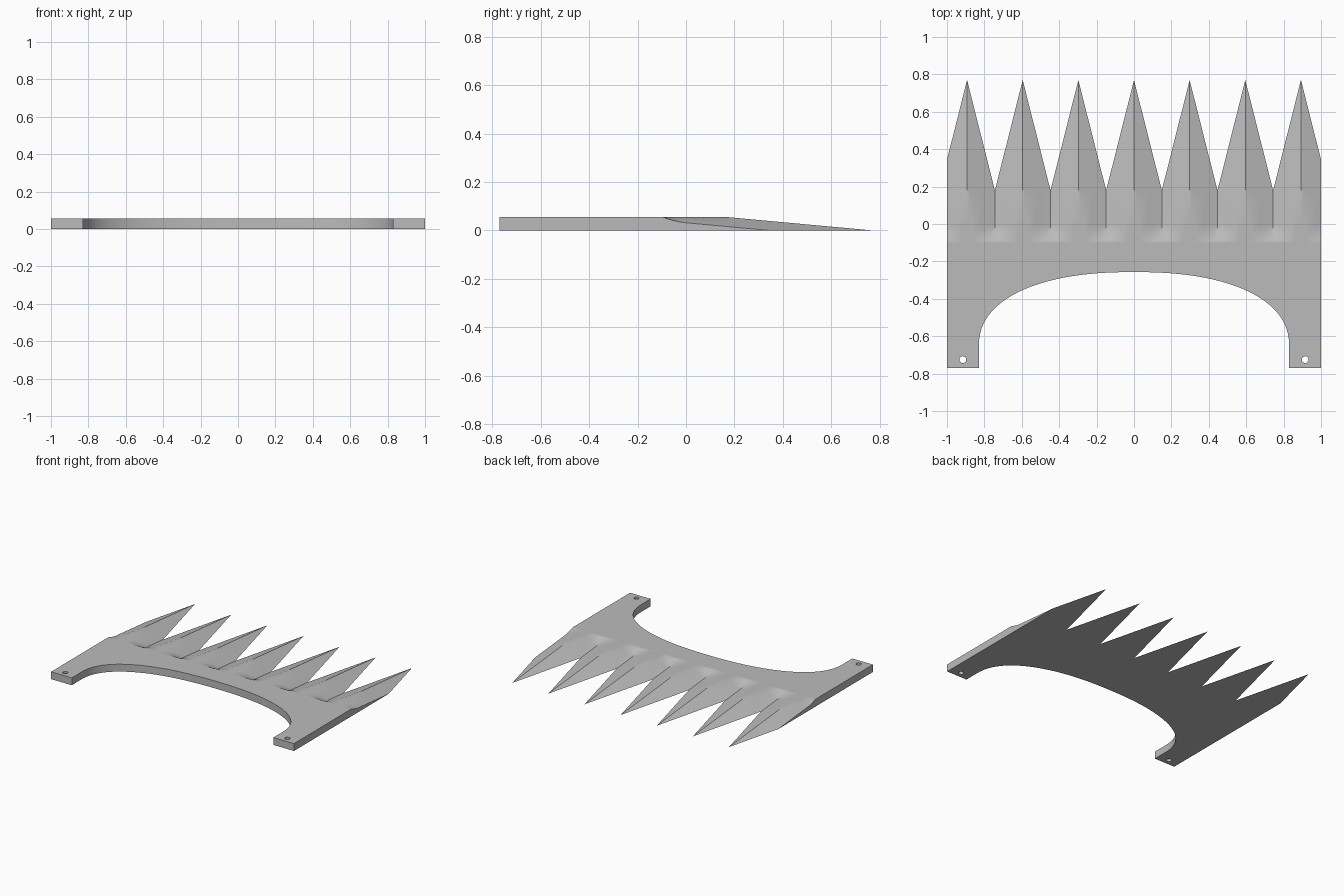
import bpy, bmesh, math

if "Cube" in bpy.data.objects:
    bpy.data.objects.remove(bpy.data.objects["Cube"], do_unlink=True)

THICK = 0.055       # plate thickness
PITCH = 0.2975      # tooth spacing
HALF = PITCH / 2
TIP = 0.77          # tooth tip and half depth
VALLEY = 0.18       # notch depth between teeth
RIDGE = 0.17        # where the ridge starts falling
FLAT = -0.095       # where the shaping of the teeth begins
CENTRES = [i * PITCH for i in range(-3, 4)]

SLOPE_Y = THICK / (TIP - RIDGE)
SLOPE_X = SLOPE_Y * (TIP - VALLEY) / HALF


def height(x, y):
    """Upper surface: flat plate easing into sloped tooth flanks."""
    d = min(abs(x - c) for c in CENTRES)
    flank = SLOPE_Y * (TIP - max(y, 0)) - SLOPE_X * d
    z = max(0, min(THICK, flank))
    if y < 0:
        t = max(0, 1 - y / FLAT)
        z = THICK + (z - THICK) * (1 - (1 - t) ** 1.5)
    return z


def column(d):
    """Row positions along a tooth at distance d from its ridge."""
    edge = TIP - (TIP - VALLEY) * d / HALF
    crest = max(0, RIDGE - SLOPE_X / SLOPE_Y * d)
    return [FLAT - 0.005] + [FLAT * (1 - i / 8) for i in range(9)] + [crest, VALLEY, edge]


bm = bmesh.new()

# Toothed part of the flat sheet
flat_top = RIDGE * SLOPE_Y / SLOPE_X
outer = 1 - CENTRES[-1]
offsets = [flat_top * i / 4 for i in range(5)] + [0.075, outer, 0.128, HALF]
back_xs = set()
for c in CENTRES:
    for side in (-1, 1):
        for d0, d1 in zip(offsets, offsets[1:]):
            if abs(c + side * d1) > 1.0001:
                continue
            cols = [[bm.verts.new((c + side * d, y, 0)) for y in column(d)] for d in (d0, d1)]
            back_xs.update(round(c + side * d, 5) for d in (d0, d1))
            for j in range(len(cols[0]) - 1):
                bm.faces.new((cols[0][j], cols[1][j], cols[1][j + 1], cols[0][j + 1]))


def loop(points):
    vs = [bm.verts.new((x, y, 0)) for x, y in points]
    return [bm.edges.new((a, b)) for a, b in zip(vs, vs[1:] + vs[:1])]


# Plate with arched cut-out and two screw holes
arch = []
for i in range(65):
    a = math.pi * i / 64
    c, s = math.cos(a), max(0, math.sin(a))
    power = 2 / 2.3
    arch.append((math.copysign(abs(c) ** power, c) * 0.83, -0.66 + 0.403 * s ** power))
outline = [(x, FLAT - 0.005) for x in sorted(back_xs)]
outline += [(1, -TIP), (0.83, -TIP)] + arch + [(-0.83, -TIP), (-1, -TIP)]
rim = loop(outline)
for x in (-0.915, 0.915):
    rim += loop([(x + 0.018 * math.cos(math.tau * i / 24),
                  -0.725 + 0.018 * math.sin(math.tau * i / 24)) for i in range(24)])
bmesh.ops.triangle_fill(bm, edges=rim, use_beauty=True, normal=(0, 0, 1))
bmesh.ops.remove_doubles(bm, verts=bm.verts, dist=0.0002)

# Thicken the sheet and shape its top
result = bmesh.ops.extrude_face_region(bm, geom=bm.faces[:], use_keep_orig=True)
for v in result["geom"]:
    if isinstance(v, bmesh.types.BMVert):
        v.co.z = height(v.co.x, v.co.y)
bmesh.ops.remove_doubles(bm, verts=bm.verts, dist=0.0002)
bmesh.ops.recalc_face_normals(bm, faces=bm.faces)

mesh = bpy.data.meshes.new("toothed_plate")
bm.to_mesh(mesh)
bm.free()
plate = bpy.data.objects.new("toothed_plate", mesh)
bpy.context.collection.objects.link(plate)

# Plain grey material
grey = bpy.data.materials.new("light_grey")
grey.use_nodes = True
colour = (0.5, 0.5, 0.5, 1)
grey.diffuse_color = colour
grey.node_tree.nodes["Principled BSDF"].inputs["Base Color"].default_value = colour
mesh.materials.append(grey)

# Smooth shading with crisp ridges and edges
bpy.ops.object.select_all(action="DESELECT")
plate.select_set(True)
bpy.context.view_layer.objects.active = plate
bpy.ops.object.shade_smooth_by_angle(angle=math.radians(30))
